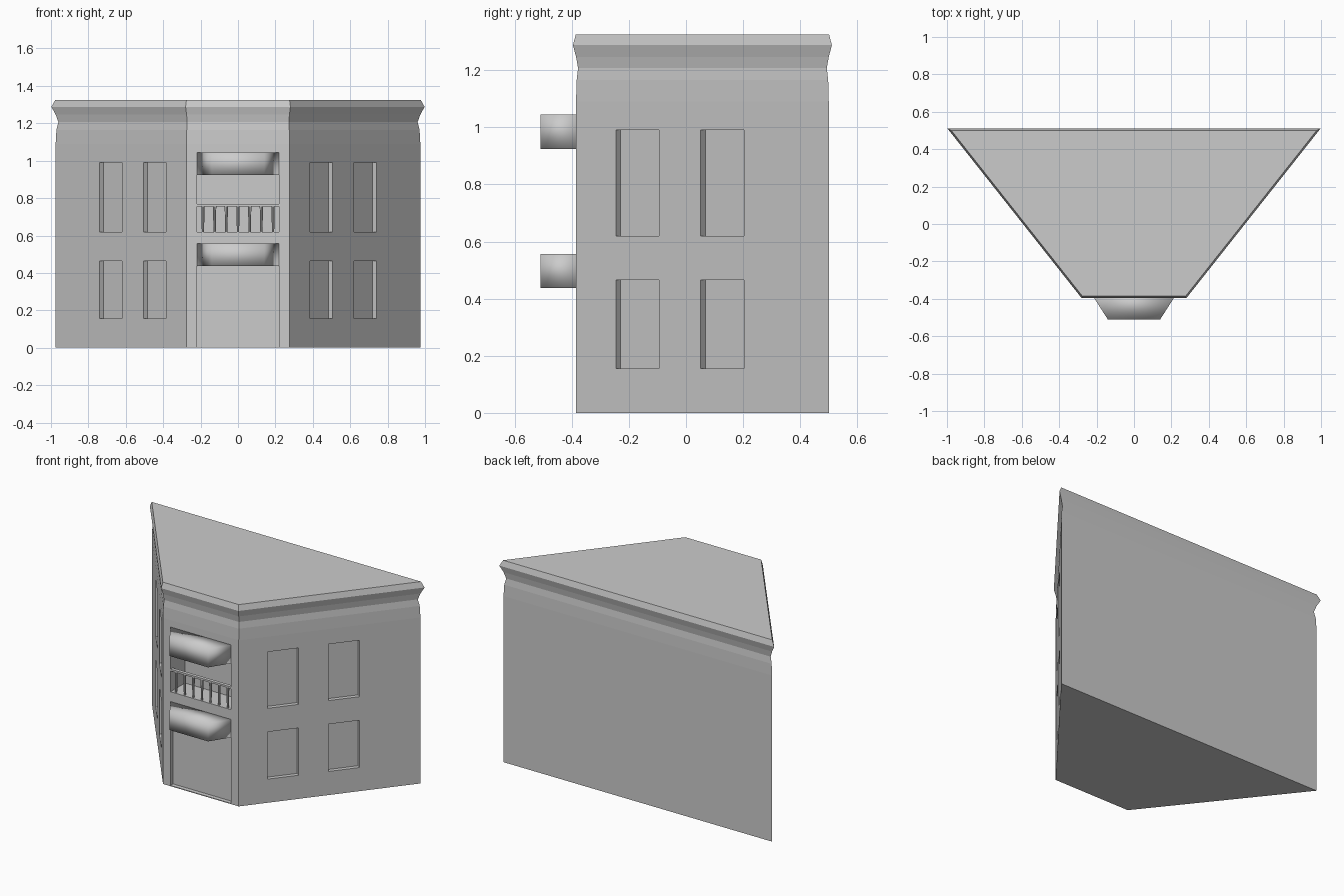
import bpy, bmesh, math
from mathutils import Matrix, Vector

if "Cube" in bpy.data.objects:
    bpy.data.objects.remove(bpy.data.objects["Cube"])

FX, FY, BX, BY = 0.275, -0.385, 0.975, 0.5        # wall footprint: front and back corners
DX, DY = BX - FX, BY - FY
L = math.hypot(DX, DY)


def make_object(name, bm):
    bmesh.ops.recalc_face_normals(bm, faces=bm.faces[:])
    me = bpy.data.meshes.new(name)
    bm.to_mesh(me)
    bm.free()
    ob = bpy.data.objects.new(name, me)
    bpy.context.collection.objects.link(ob)
    return ob


def loft(bm, rings):
    rows = [[bm.verts.new(p) for p in r] for r in rings]
    n = len(rows[0])
    for a, b in zip(rows, rows[1:]):
        for i in range(n):
            j = (i + 1) % n
            bm.faces.new((a[i], a[j], b[j], b[i]))
    bm.faces.new(rows[0][::-1])
    bm.faces.new(rows[-1])


def add_box(bm, center, size, angle=0.0):
    m = (Matrix.Translation(center) @ Matrix.Rotation(angle, 4, 'Z')
         @ Matrix.Diagonal((*size, 1)))
    bmesh.ops.create_cube(bm, size=1, matrix=m)


def footprint(offset, z):
    # trapezoid pushed outward by offset with mitred corners
    def side_x(y):
        return FX + (y - FY) * DX / DY + offset * L / DY
    y0, y1 = FY - offset, BY + offset
    return [(-side_x(y0), y0, z), (side_x(y0), y0, z),
            (side_x(y1), y1, z), (-side_x(y1), y1, z)]


# Walls rising into the moulded cornice and flat roof
profile = [(0, 0), (0, 1.09), (-0.002, 1.165), (-0.007, 1.207),
           (0.0, 1.247), (0.011, 1.288), (0.001, 1.325)]
bm = bmesh.new()
loft(bm, [footprint(o, z) for o, z in profile])
building = make_object("building", bm)

# Cutter for windows, doorway and balcony recess
bm = bmesh.new()
for x in (0.445, 0.68):
    y = FY + (x - FX) * DY / DX
    for z0, z1 in ((0.155, 0.465), (0.62, 0.99)):
        for s in (-1, 1):
            add_box(bm, (s * x, y, (z0 + z1) / 2), (0.12 * L / DX, 0.054, z1 - z0),
                    s * math.atan2(DY, DX))
for z0, z1, depth in ((0.005, 0.5, 0.027), (0.62, 1.0, 0.15)):
    add_box(bm, (0, FY, (z0 + z1) / 2), (0.44, 2 * depth, z1 - z0))
cutter = make_object("opening_cutter", bm)
cutter.hide_render = True
mod = building.modifiers.new("openings", 'BOOLEAN')
mod.operation = 'DIFFERENCE'
mod.solver = 'EXACT'
mod.object = cutter
bpy.context.view_layer.objects.active = building
bpy.ops.object.modifier_apply(modifier=mod.name)
bpy.data.objects.remove(cutter)

# Awnings over the door and balcony: tapered blocks with soft shading
for name, z0, z1 in (("door_awning", 0.438, 0.556), ("balcony_awning", 0.924, 1.045)):
    bm = bmesh.new()
    loft(bm, [[(-0.22, FY, z), (-0.14, -0.51, z), (0.14, -0.51, z), (0.22, FY, z)]
              for z in (z0, z1)])
    for f in bm.faces:
        f.smooth = True
    make_object(name, bm)

# Balcony railing
bm = bmesh.new()
add_box(bm, (0, FY + 0.012, 0.762), (0.44, 0.022, 0.012))
make_object("handrail", bm)
bm = bmesh.new()
for i in range(-3, 4):
    bmesh.ops.create_cone(bm, cap_ends=True, segments=8, radius1=0.006, radius2=0.009,
                          depth=0.14,
                          matrix=Matrix.Translation(Vector((i * 0.0625, FY + 0.012, 0.689))))
make_object("balusters", bm)
